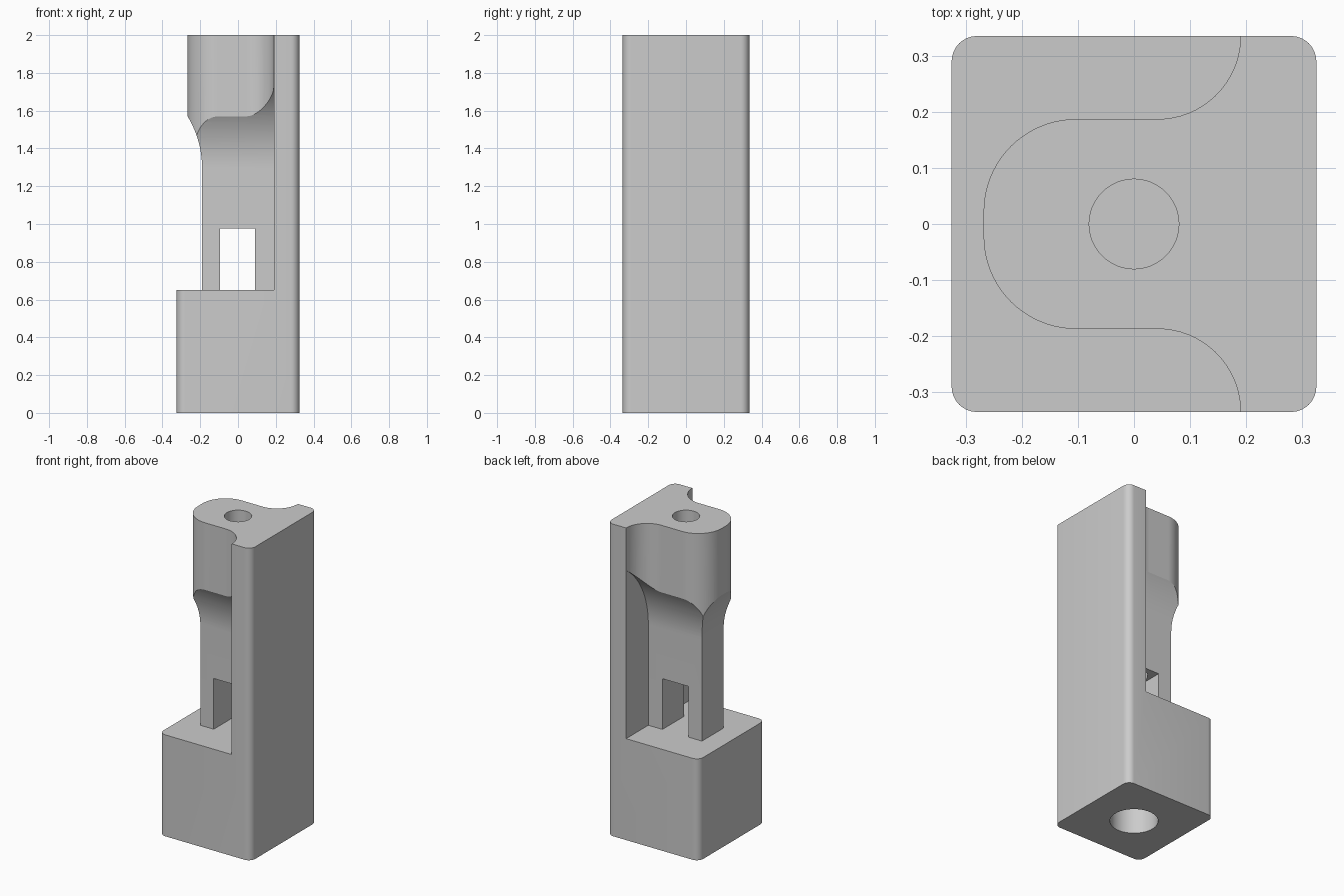
import bpy, bmesh
from math import sin, cos, radians

cube = bpy.data.objects.get("Cube")
if cube:
    bpy.data.objects.remove(cube, do_unlink=True)

grey = bpy.data.materials.new("plain grey")
grey.use_nodes = True
grey.diffuse_color = (0.6, 0.6, 0.6, 1)
grey.node_tree.nodes["Principled BSDF"].inputs["Base Color"].default_value = (0.6, 0.6, 0.6, 1)


def arc(cx, cy, r, start, end, steps=16):
    angles = [radians(start + (end - start) * i / steps) for i in range(steps + 1)]
    return [(cx + r * cos(a), cy + r * sin(a)) for a in angles]


def prism(name, profile, axis, low, high):
    """Extrude a closed 2D profile along the named axis."""
    place = {"x": lambda u, v, w: (w, u, v),
             "y": lambda u, v, w: (u, w, v),
             "z": lambda u, v, w: (u, v, w)}[axis]
    bm = bmesh.new()
    rings = [[bm.verts.new(place(u, v, w)) for u, v in profile] for w in (low, high)]
    for ring in rings:
        bm.faces.new(ring)
    n = len(profile)
    for i in range(n):
        j = (i + 1) % n
        bm.faces.new((rings[0][i], rings[0][j], rings[1][j], rings[1][i]))
    bmesh.ops.recalc_face_normals(bm, faces=bm.faces)
    mesh = bpy.data.meshes.new(name)
    bm.to_mesh(mesh)
    bm.free()
    mesh.materials.append(grey)
    obj = bpy.data.objects.new(name, mesh)
    bpy.context.collection.objects.link(obj)
    return obj


def rect(x0, x1, y0, y1):
    return [(x0, y0), (x1, y0), (x1, y1), (x0, y1)]


def combine(target, other, operation):
    mod = target.modifiers.new("join", "BOOLEAN")
    mod.operation = operation
    mod.solver = "EXACT"
    mod.object = other
    bpy.context.view_layer.objects.active = target
    bpy.ops.object.modifier_apply(modifier=mod.name)
    bpy.data.objects.remove(other, do_unlink=True)


HX, HY, ROUND = 0.325, 0.335, 0.045
SHELF, WALL = 0.65, 0.19

# Rounded block, cut back to a base with a tall wall
outline = []
for sx, sy, start in ((1, 1, 0), (-1, 1, 90), (-1, -1, 180), (1, -1, 270)):
    outline += arc(sx * (HX - ROUND), sy * (HY - ROUND), ROUND, start, start + 90, 8)
body = prism("holder_body", outline, "z", 0, 2)
combine(body, prism("step_cutter", rect(-1, WALL, -1, 1), "z", SHELF, 3), "DIFFERENCE")

# Column outline: round nose, straight sides, concave blends into the wall
half = [(0.22, 0.33)]
half += arc(0.042, HY, 0.148, -2, -90)
half += arc(-0.103, 0.022, 0.165, 90, 180, 20)
column = prism("column", half + [(x, -y) for x, y in reversed(half)], "z", 0.6, 2)

# Slim lower column flaring outward on the sides and the nose
R, FLARE = 0.53, 1.295
side = [(0.11, 0.5)] + arc(0.11 + R, FLARE, R, 180, 120, 24) + [(0.375, 2.2)]
combine(column, prism("side_flare", side + [(-y, z) for y, z in reversed(side)],
                      "x", -1, 1), "INTERSECT")
nose = [(-WALL, 0.5)] + arc(-WALL - R, FLARE, R, 0, 40, 18) + [(-0.314, 2.2)]
combine(column, prism("nose_flare", nose + [(0.5, 2.2), (0.5, 0.5)],
                      "y", -1, 1), "INTERSECT")
combine(body, column, "UNION")

# Window through the column, bore in the top, wider socket underneath
combine(body, prism("window_cutter", rect(-0.095, 0.09, SHELF, 0.975), "y", -0.25, 0.25), "DIFFERENCE")
combine(body, prism("bore_cutter", arc(0, 0, 0.08, 0, 352.5, 47), "z", 0.9, 2.2), "DIFFERENCE")
combine(body, prism("socket_cutter", arc(0, 0, 0.14, 0, 352.5, 47), "z", -0.2, 0.5), "DIFFERENCE")

bpy.ops.object.select_all(action="DESELECT")
body.select_set(True)
bpy.context.view_layer.objects.active = body
bpy.ops.object.shade_smooth_by_angle(angle=radians(25))
